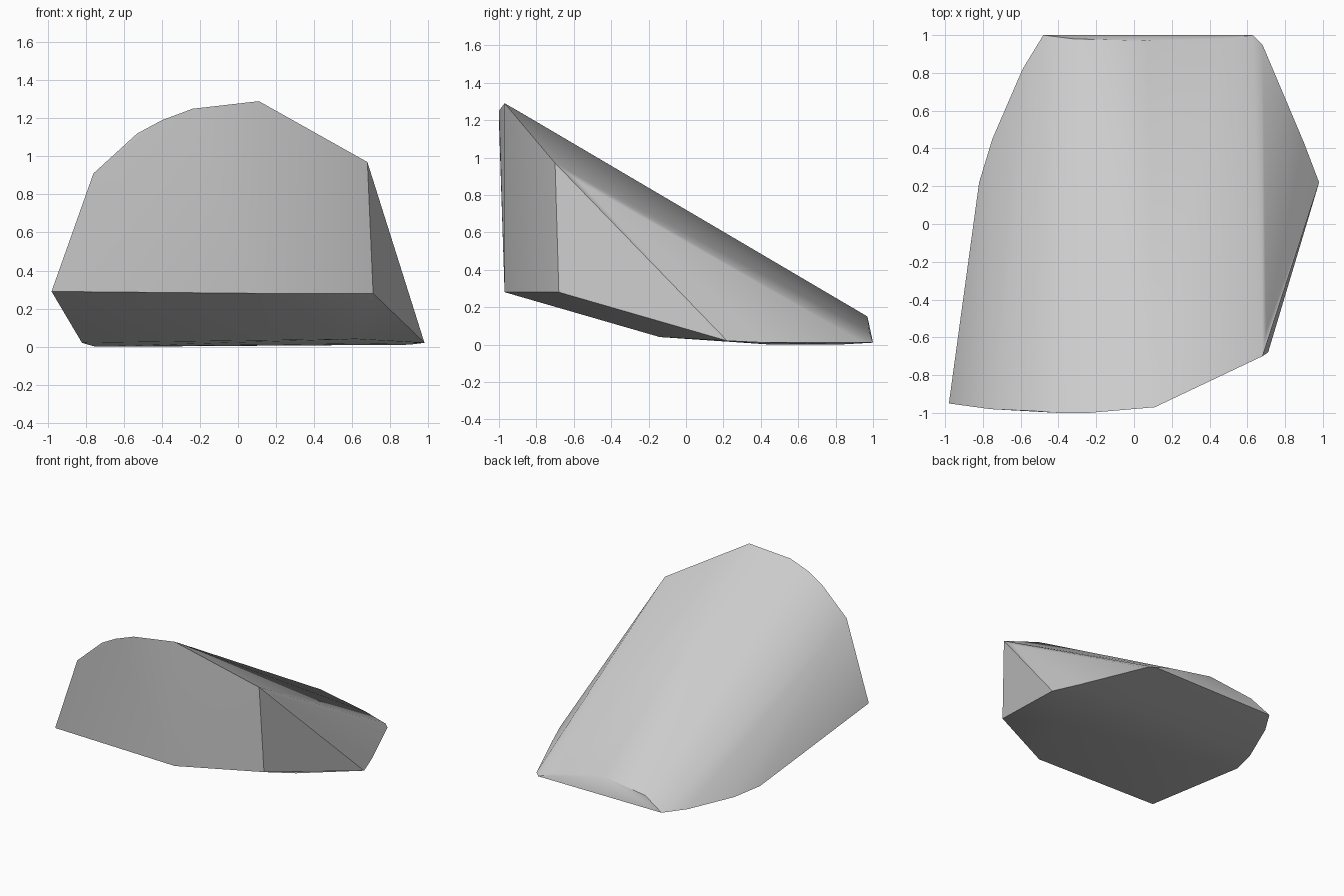
import bpy
import bmesh
import math

# Remove the default cube
default_cube = bpy.data.objects.get("Cube")
if default_cube:
    bpy.data.objects.remove(default_cube, do_unlink=True)


def make_material(name, colour):
    material = bpy.data.materials.new(name)
    material.use_nodes = True
    material.diffuse_color = colour
    material.node_tree.nodes["Principled BSDF"].inputs["Base Color"].default_value = colour
    return material


def convex_body(name, outlines, material, sharp_angle):
    """Stretch one tight convex skin over a set of outlines."""
    bm = bmesh.new()
    for outline in outlines:
        for point in outline:
            bm.verts.new(point)
    hull = bmesh.ops.convex_hull(bm, input=bm.verts[:])
    loose = set(hull["geom_interior"]) | set(hull["geom_unused"])
    bmesh.ops.delete(bm, geom=[v for v in loose if isinstance(v, bmesh.types.BMVert)],
                     context="VERTS")
    bmesh.ops.recalc_face_normals(bm, faces=bm.faces[:])
    mesh = bpy.data.meshes.new(name)
    bm.to_mesh(mesh)
    bm.free()
    mesh.materials.append(material)
    body = bpy.data.objects.new(name, mesh)
    bpy.context.collection.objects.link(body)
    bpy.ops.object.select_all(action="DESELECT")
    body.select_set(True)
    bpy.context.view_layer.objects.active = body
    bpy.ops.object.shade_smooth_by_angle(angle=math.radians(sharp_angle))
    return body


# Arched crest along the front, ending at the chamfered corner
crest = [(-.76, -.98, .91), (-.53, -.99, 1.12), (-.4, -1, 1.19), (-.24, -1, 1.25),
         (.11, -.97, 1.29), (.1, -.9, 1.25), (.68, -.7, .97), (.7, -.57, .87)]

# Lower edge of the front wall
front_sill = [(-.98, -.95, .29), (.11, -.97, .28), (.71, -.68, .28)]

# Flat footprint, with the fold of the raised underside
footprint = [(-.82, .22, .02), (-.75, .45, 0), (-.59, .82, 0), (-.48, 1, .01),
             (.63, 1, .01), (.68, .95, .01), (.9, .43, .01), (.98, .22, .02),
             (.62, -.14, .04)]

# Low curved lip at the back
back_lip = [(-.32, .98, .1), (.07, .97, .15), (.47, .98, .07)]

stone_grey = make_material("stone grey", (.6, .6, .6, 1))
convex_body("rock_wedge", [crest, front_sill, footprint, back_lip], stone_grey, 30)
